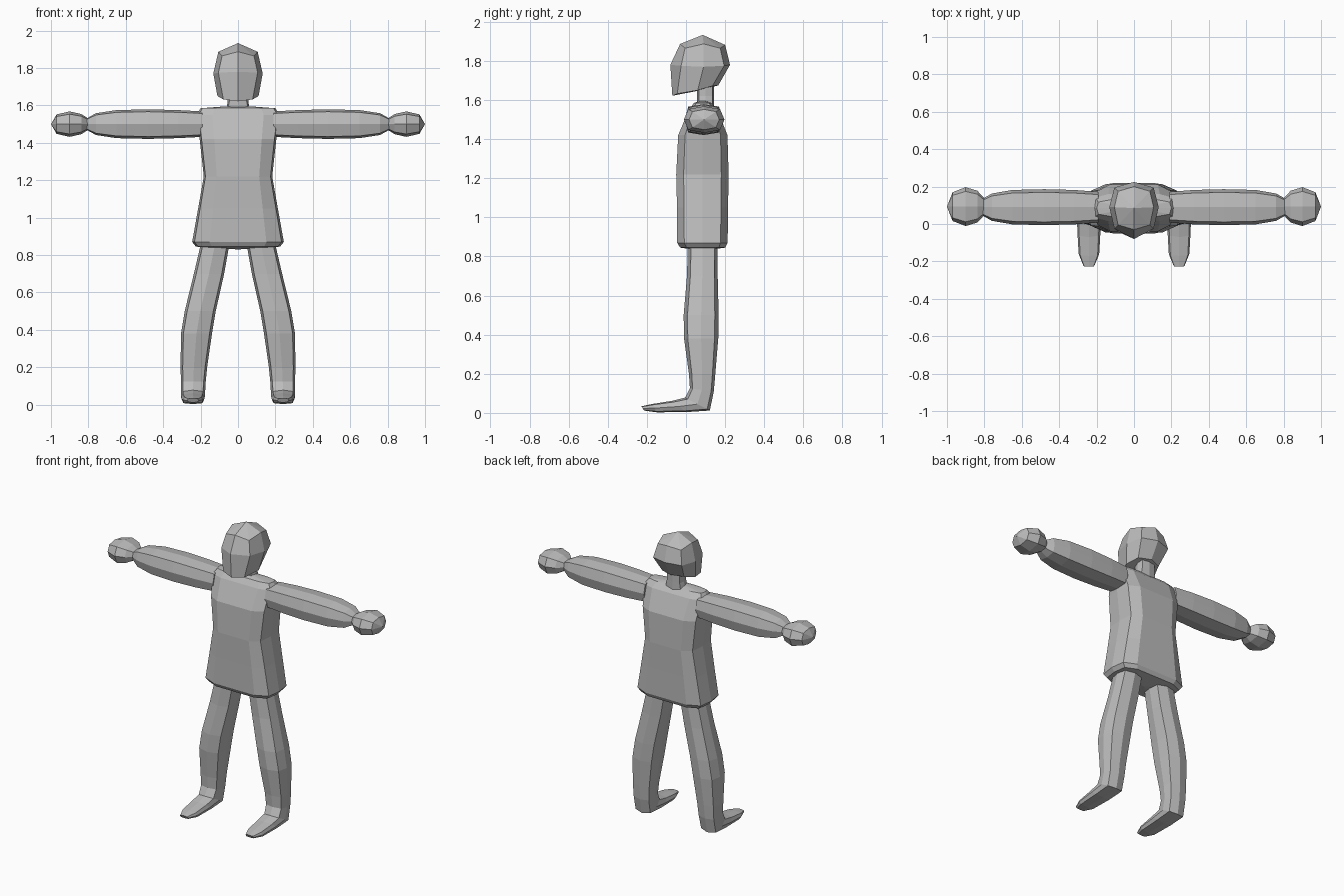
import bpy, bmesh
from mathutils import Vector as V

grey = bpy.data.materials.new("plain_grey")
grey.diffuse_color = (0.5, 0.5, 0.5, 1)


def loft(name, rings, start=None, end=None, mirror=False):
    """Skin a list of rings; close the ends with an n-gon or a fan to a point."""
    bm = bmesh.new()
    rows = [[bm.verts.new(p) for p in r] for r in rings]
    n = len(rows[0])
    for a, b in zip(rows, rows[1:]):
        for i in range(n):
            j = (i + 1) % n
            bm.faces.new((a[i], a[j], b[j], b[i]))
    for row, tip in ((rows[0], start), (rows[-1], end)):
        if tip is None:
            bm.faces.new(row)
        else:
            t = bm.verts.new(tip)
            for i in range(n):
                bm.faces.new((row[i], row[(i + 1) % n], t))
    bmesh.ops.recalc_face_normals(bm, faces=bm.faces)
    me = bpy.data.meshes.new(name)
    bm.to_mesh(me)
    bm.free()
    me.materials.append(grey)
    ob = bpy.data.objects.new(name, me)
    bpy.context.collection.objects.link(ob)
    if mirror:
        ob.modifiers.new("Mirror", 'MIRROR')
    return ob


def octagon(c, u, v, ku=0.75, kv=0.75):
    """Eight-sided ring around c with half axes u and v."""
    c, u, v = V(c), V(u), V(v)
    pat = [(1, 0), (ku, kv), (0, 1), (-ku, kv), (-1, 0), (-ku, -kv), (0, -1), (ku, -kv)]
    return [c + u * a + v * b for a, b in pat]


# Tunic: z, half width, front y, back y
torso = []
for z, w, y0, y1 in [(0.845, 0.225, -0.03, 0.20), (0.87, 0.245, -0.045, 0.213),
                     (1.05, 0.213, -0.046, 0.215), (1.22, 0.183, -0.05, 0.218),
                     (1.42, 0.205, -0.04, 0.212), (1.55, 0.222, 0.015, 0.16),
                     (1.585, 0.20, 0.04, 0.13)]:
    m, d = (y0 + y1) / 2, (y1 - y0) / 2
    q = [(1, 0), (0.95, 0.72), (0.62, 1), (-0.62, 1), (-0.95, 0.72),
         (-1, 0), (-0.95, -0.72), (-0.62, -1), (0.62, -1), (0.95, -0.72)]
    torso.append([(w * a, m + d * b, z) for a, b in q])
loft("tunic", torso, start=(0, 0.085, 0.83), end=(0, 0.085, 1.60))

# Neck
loft("neck", [octagon((0, 0.1, z), (w, 0, 0), (0, 0.043, 0), 0.85, 0.8)
              for z, w in ((1.57, 0.065), (1.62, 0.055), (1.70, 0.055))])


# Head: front, front corner, side, back corner, back of each ring
def head_ring(half):
    return half + [(-x, y, z) for x, y, z in half[3:0:-1]]


loft("head", [
    head_ring([(0, -0.07, 1.622), (0.078, -0.045, 1.632), (0.11, 0.06, 1.65),
               (0.08, 0.135, 1.672), (0, 0.165, 1.675)]),
    head_ring([(0, -0.08, 1.78), (0.105, -0.025, 1.775), (0.132, 0.09, 1.77),
               (0.105, 0.195, 1.775), (0, 0.225, 1.78)]),
    head_ring([(0, -0.03, 1.887), (0.085, -0.005, 1.865), (0.105, 0.09, 1.887),
               (0.085, 0.175, 1.865), (0, 0.2, 1.882)])],
    start=(0, 0.05, 1.645), end=(0, 0.085, 1.933))

# Arms: x, half depth, half height
loft("arms", [octagon((x, 0.09, 1.5), (0, d, 0), (0, 0, h), 0.82, 0.84)
              for x, d, h in [(0.19, 0.082, 0.068), (0.32, 0.092, 0.075), (0.48, 0.096, 0.079),
                              (0.65, 0.092, 0.075), (0.76, 0.073, 0.058), (0.81, 0.045, 0.03)]],
     mirror=True)

# Hands
loft("hands", [octagon((x, 0.093, 1.5), (0, d, 0), (0, 0, h), 0.78, 0.78)
               for x, d, h in [(0.80, 0.045, 0.03), (0.838, 0.085, 0.054),
                               (0.90, 0.104, 0.068), (0.97, 0.077, 0.052)]],
     end=(1.0, 0.093, 1.5), mirror=True)

# Legs and feet: centre x, half width, front (y, z), back (y, z)
legs = []
for x, w, f, b in [(0.118, 0.076, (0.01, 0.88), (0.162, 0.88)),
                   (0.155, 0.081, (0.005, 0.70), (0.162, 0.70)),
                   (0.202, 0.083, (-0.012, 0.50), (0.167, 0.50)),
                   (0.222, 0.083, (-0.01, 0.38), (0.165, 0.38)),
                   (0.236, 0.071, (0.015, 0.20), (0.150, 0.20)),
                   (0.239, 0.066, (0.02, 0.125), (0.142, 0.11)),
                   (0.241, 0.064, (-0.005, 0.078), (0.122, 0.012)),
                   (0.241, 0.062, (-0.07, 0.062), (0.0, 0.004)),
                   (0.241, 0.055, (-0.17, 0.046), (-0.15, 0.003)),
                   (0.241, 0.03, (-0.228, 0.034), (-0.215, 0.012))]:
    f, b = V((x, *f)), V((x, *b))
    legs.append(octagon((f + b) / 2, (w, 0, 0), (b - f) / 2, 0.84, 0.78))
loft("legs", legs, mirror=True)
